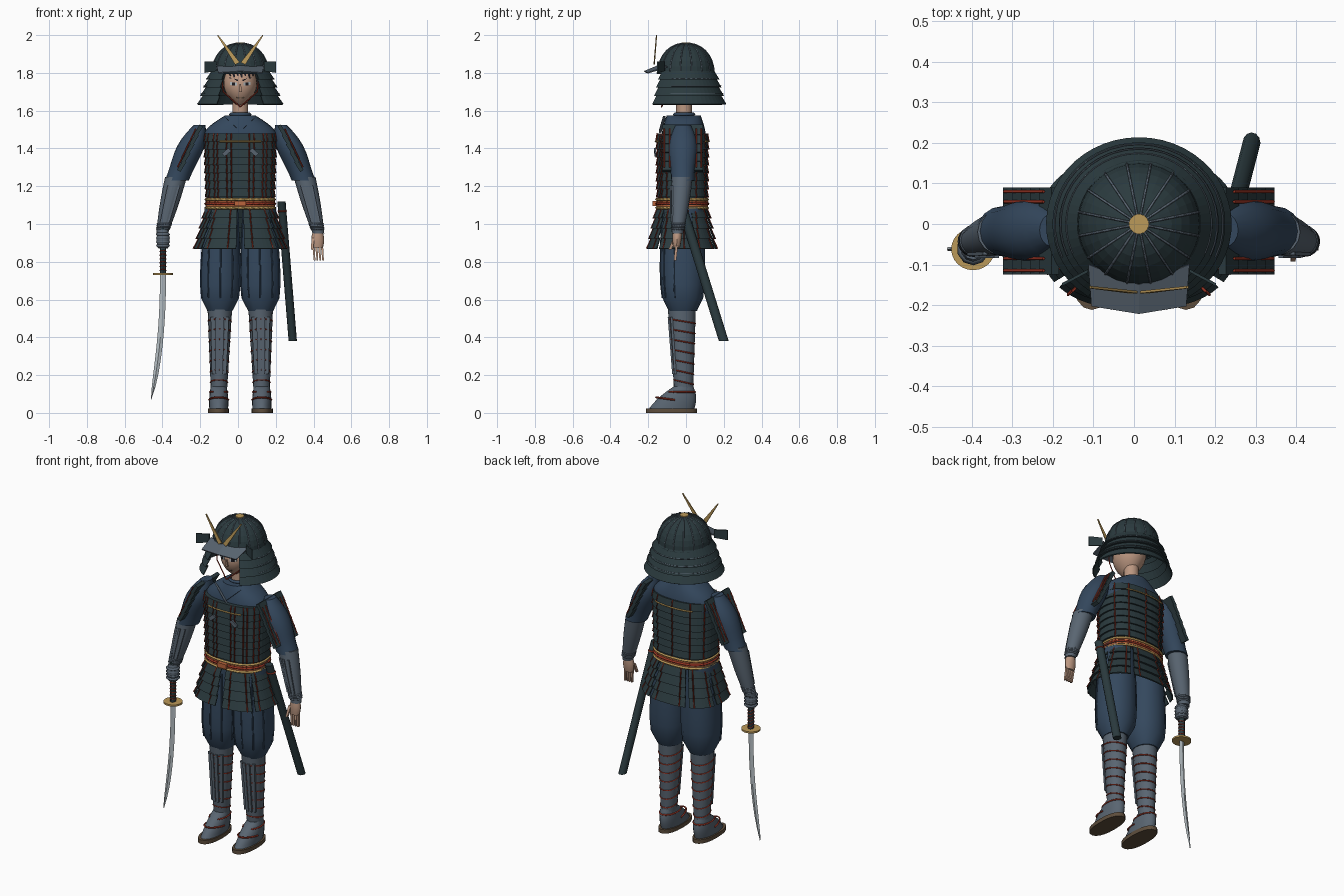
import bpy, bmesh
from math import sin, cos, pi, radians, copysign, sqrt
from mathutils import Vector

if "Cube" in bpy.data.objects:
    bpy.data.objects.remove(bpy.data.objects["Cube"])

MID = .012  # x of the body midline
TURN = 2 * pi
SIDES = (-1, 1)


def material(name, *rgb):
    mat = bpy.data.materials.new(name)
    mat.use_nodes = True
    mat.diffuse_color = (*rgb, 1)
    mat.node_tree.nodes["Principled BSDF"].inputs["Base Color"].default_value = (*rgb, 1)
    return mat


ARMOUR = material("dark lacquer", .024, .043, .049)
BLUE = material("indigo cloth", .034, .064, .11)
GREY = material("grey cloth", .1, .13, .165)
RED = material("red lacing", .32, .035, .018)
GOLD = material("gold", .5, .32, .1)
SKIN = material("skin", .5, .31, .22)
BLACK = material("black hair", .01, .01, .015)
STEEL = material("steel", .45, .5, .53)
BROWN = material("straw sole", .11, .075, .045)
ORANGE = material("orange sash", .5, .13, .045)


def add_object(name, data, mat):
    data.materials.append(mat)
    obj = bpy.data.objects.new(name, data)
    bpy.context.collection.objects.link(obj)
    return obj


def build(name, verts, faces, mat, recalculate=True):
    mesh = bpy.data.meshes.new(name)
    mesh.from_pydata([tuple(v) for v in verts], [], faces)
    if recalculate:
        bm = bmesh.new()
        bm.from_mesh(mesh)
        bmesh.ops.recalc_face_normals(bm, faces=bm.faces)
        bm.to_mesh(mesh)
        bm.free()
    return add_object(name, mesh, mat)


def thicken(obj, depth):
    obj.modifiers.new("thickness", "SOLIDIFY").thickness = depth


def spot(ring, angle, power=2, out=0):
    """Point on a ring (x, y, z, x radius, y radius); angle zero is the front."""
    x, y, z, rx, ry = ring
    across, ahead = (copysign(abs(f) ** (2 / power), f) for f in (sin(angle), cos(angle)))
    return Vector((x + (rx + out) * across, y - (ry + out) * ahead, z))


def between(low, high, t):
    return [a + (b - a) * t for a, b in zip(low, high)]


def swell(low, high, t, wide=0, deep=0, skew=1):
    """Ring part way between two rings, swollen in the middle."""
    x, y, z, rx, ry = between(low, high, t)
    bump = sin(pi * t ** skew)
    return x, y, z, rx + wide * bump, ry + deep * bump


def taper(low, high, *shape, steps=8):
    return [swell(low, high, i / steps, *shape) for i in range(steps + 1)]


def tiers(low, high, rows, lip):
    """Overlapping rows, each flared by a lip at its lower edge."""
    rings = []
    for i in range(rows):
        x, y, z, rx, ry = between(low, high, i / rows)
        rings += [(x, y, z, rx + lip, ry + lip), between(low, high, (i + 1) / rows)]
    return rings


def loft(name, rings, mat, n=16, power=2, smooth=True):
    verts = [spot(r, TURN * j / n, power) for r in rings for j in range(n)]
    faces = [(i * n + j, i * n + (j + 1) % n, (i + 1) * n + (j + 1) % n, (i + 1) * n + j)
             for i in range(len(rings) - 1) for j in range(n)]
    faces += [range(n), range(len(verts) - n, len(verts))]
    obj = build(name, verts, [tuple(f) for f in faces], mat)
    if smooth:
        bpy.ops.object.select_all(action="DESELECT")
        obj.select_set(True)
        bpy.context.view_layer.objects.active = obj
        bpy.ops.object.shade_smooth_by_angle(angle=radians(40))


def curved_plate(name, rings, mat, start, end, n, power=2):
    k = n + 1
    verts = [spot(r, start + (end - start) * j / n, power) for r in rings for j in range(k)]
    faces = [(i * k + j, i * k + j + 1, (i + 1) * k + j + 1, (i + 1) * k + j)
             for i in range(len(rings) - 1) for j in range(n)]
    thicken(build(name, verts, faces, mat, False), .007)


def bar(name, start, end, width, depth, mat, tip=1):
    start, end, width, depth = map(Vector, (start, end, width, depth))
    corners = ((-1, -1), (1, -1), (1, 1), (-1, 1))
    verts = [p + width * i * f + depth * j for p, f in ((start, 1), (end, tip)) for i, j in corners]
    faces = [(0, 1, 2, 3), (4, 5, 6, 7)] + [(i, (i + 1) % 4, (i + 1) % 4 + 4, i + 4) for i in range(4)]
    build(name, verts, faces, mat)


def cord(name, points, radius, mat, cyclic=False):
    curve = bpy.data.curves.new(name, "CURVE")
    curve.dimensions = "3D"
    curve.bevel_depth, curve.bevel_resolution = radius, 0
    curve.use_fill_caps = True
    spline = curve.splines.new("POLY")
    spline.points.add(len(points) - 1)
    for point, co in zip(spline.points, points):
        point.co = (*co, 1)
    spline.use_cyclic_u = cyclic
    add_object(name, curve, mat)


def hoop(name, ring, radius, mat, power=2, n=24, tilt=0):
    angles = [TURN * i / n for i in range(n)]
    cord(name, [spot(ring, a, power) + Vector((0, 0, tilt * cos(a))) for a in angles], radius, mat, True)


def arc(name, ring, radius, mat, middle, half, power=2, tilt=0, n=12):
    angles = [middle + half * (2 * i / n - 1) for i in range(n + 1)]
    cord(name, [spot(ring, a, power, .001) + Vector((0, 0, tilt * cos(a))) for a in angles], radius, mat)


# Head and neck
HEAD = (MID, -.04, 1.63, .02, .03), (MID, -.01, 1.87, .04, .05)
HEAD_SHAPE = (.06, .06, .85)
loft("head", taper(*HEAD, *HEAD_SHAPE, steps=12), SKIN, 24)
loft("neck", [(MID, -.01, z, .042, .042) for z in (1.54, 1.7)], SKIN)


def on_face(x, z):
    _, y, z, rx, ry = swell(*HEAD, (z - 1.63) / .24, *HEAD_SHAPE)
    return Vector((MID + x, y - ry * sqrt(1 - (x / rx) ** 2), z))


def face_bar(name, start, end, height, depth, mat, tip=1):
    bar(name, on_face(*start), on_face(*end), (0, 0, height), (0, depth, 0), mat, tip)


# Face and chin cord
bar("nose", on_face(0, 1.74), on_face(0, 1.7), (.004, 0, 0), (0, .009, 0), SKIN, 2)
face_bar("mouth", (-.02, 1.67), (.02, 1.67), .002, .003, BROWN)
for s in SIDES:
    face_bar("eye_white", (s * .018, 1.74), (s * .054, 1.744), .008, .003, STEEL)
    face_bar("iris", (s * .027, 1.742), (s * .043, 1.742), .008, .005, BLACK)
    face_bar("eyebrow", (s * .012, 1.76), (s * .06, 1.775), .004, .004, BLACK, .5)
    cord("chin_cord", [(MID + s * .1, -.09, 1.8), (MID + s * .09, -.09, 1.7), (MID, -.13, 1.62)], .004, RED)
for i in range(-3, 4):
    bar("fringe_lock", on_face(i * .02, 1.82), on_face(i * .02 + .008, 1.775 + .008 * (i % 2)),
        (.013, 0, 0), (0, .004, 0), BLACK, .2)

# Helmet bowl, ribs and finial
bowl = []
for i in range(8):
    rise = i * pi / 15
    radius = .152 * cos(rise) ** .9
    bowl.append((MID, 0, 1.8 + .158 * sin(rise), radius, radius))
loft("helmet_bowl", bowl, ARMOUR, 32, smooth=False)
hoop("helmet_rim", bowl[0], .006, ARMOUR)
for i in range(16):
    cord("bowl_rib", [spot(r, (i + .5) * TURN / 16) for r in bowl], .003, GREY)
loft("finial", [(MID, 0, z, .025, .025) for z in (1.94, 1.962)], GOLD, 12)

# Neck guard, open at the face
guard = tiers((MID, 0, 1.635, .215, .2), (MID, 0, 1.81, .152, .15), 4, .014)
curved_plate("neck_guard", guard, ARMOUR, radians(33), radians(327), 40)
for ring in guard[2::2]:
    arc("guard_lacing", between(ring, guard[-1], .1), .002, GREY, pi, 2, n=24)

# Visor, horns and side flaps
back = [(MID + s * .125, -.1, 1.835) for s in SIDES]
front = [(MID + s * .117, -.203, 1.802) for s in SIDES]
ridge = [(MID, -.15, 1.84), (MID, -.222, 1.81)]
thicken(build("visor", back + front + ridge, [(0, 2, 5, 4), (4, 5, 3, 1)], GREY), .006)
for s in SIDES:
    bar("horn", (MID + s * .015, -.168, 1.85), (MID + s * .12, -.156, 2), (.012, 0, s * -.006), (0, .003, 0), GOLD, .2)
    bar("side_flap", (MID + s * .125, -.115, 1.835), (MID + s * .19, -.15, 1.83), (0, 0, .025), (0, .004, 0), ARMOUR, 1.2)

# Shoulder yoke and collar
loft("yoke", taper((MID, -.012, 1.4, .19, .12), (MID, -.012, 1.575, .08, .09), .055, .01), BLUE, 24, 2.3)
hoop("under_collar", (MID, -.01, 1.58, .05, .05), .01, BLUE)
for s in SIDES:
    bar("collar", (MID + s * .08, -.115, 1.565), (MID, -.137, 1.49), (s * .008, 0, .008), (0, .006, 0), GREY)

# Cuirass with vertical lacing and trims
BOX = 2.5  # squareness of the trunk
cuirass = tiers((MID, -.02, 1.1, .178, .128), (MID, -.02, 1.48, .19, .132), 9, .009)
loft("cuirass", cuirass, ARMOUR, 40, BOX, False)
for degrees in (10, 17, 34, 42, 58, 72, 118, 150, 180):
    for s in SIDES[degrees == 180:]:
        cord("cuirass_lace", [spot(r, s * radians(degrees), BOX, .002) for r in cuirass], .0035, RED)
arc("chest_trim", cuirass[-2], .005, GOLD, 0, .5, BOX)
arc("back_trim", cuirass[-2], .005, GOLD, pi, .6, BOX)
for s in SIDES:
    bar("chest_toggle", (MID + s * .055, -.164, 1.395), (MID + s * .09, -.162, 1.365), (.008, 0, s * .008), (0, .005, 0), GREY)

# Sash
sash = taper((MID, -.02, 1.085, .184, .137), (MID, -.02, 1.13, .184, .137), steps=2)
loft("sash", sash, ORANGE, 32, BOX)
for ring, mat in zip(sash, (GOLD, RED, GOLD)):
    hoop("sash_cord", ring, .007, mat, BOX, 32)
bar("sash_knot", (MID - .03, -.165, 1.108), (MID + .03, -.165, 1.108), (0, 0, .014), (0, .012, 0), ORANGE)

# Seven hanging skirt panels, with the gap at the front
skirt = tiers((MID, -.02, .87, .235, .178), (MID, -.02, 1.085, .176, .132), 4, .012)
for k in range(7):
    middle = (k + .5) * TURN / 7
    curved_plate("skirt_panel", skirt, ARMOUR, middle - .4, middle + .4, 8, BOX)
    for s in SIDES:
        cord("skirt_lace", [spot(r, middle + s * .25, BOX, .002) for r in skirt], .0035, RED)

for s in SIDES:
    def side(x, *rest):
        return (MID + s * x, *rest)

    # Pleated trousers
    trouser = taper(side(.108, -.017, .54, .068, .075), side(.1, -.017, 1.09, .09, .11), .036, .032, .5)
    loft("trouser_leg", trouser, BLUE, 14, 2.2)
    for i in range(-2, 3):
        cord("trouser_pleat", [spot(r, i * .6, 2.2) for r in trouser[1:-1]], .004, BLUE)

    # Shins with ties and splints
    shin = side(.113, -.012, .12, .043, .05), side(.108, -.022, .55, .065, .074)
    loft("shin", shin, GREY)
    for i in range(7):
        hoop("shin_tie", between(*shin, .1 + i / 8), .004, RED, n=16, tilt=.012)
    for i in range(-1, 3):
        low, high = (spot(between(*shin, t), (i - .5) * .45) for t in (.2, .9))
        bar("shin_splint", low, high, (.009, 0, 0), (0, .006, 0), GREY)

    # Shoes with soles and straps
    shoe = taper(side(.114, -.075, .024, .05, .12), side(.114, -.013, .14, .042, .052), .004, .012)
    loft("shoe", shoe, GREY, 20)
    loft("sole", [side(.116, -.077, z, .056, .135) for z in (0, .024)], BROWN, 20, 2.3)
    arc("toe_strap", shoe[3], .005, RED, 0, 1.5, tilt=.015)
    arc("ankle_strap", shoe[6], .005, RED, pi, 2.5)

    # Sleeves, forearms and cuffs
    sleeve = taper(side(.336, -.018, 1.23, .064, .062), side(.215, -.015, 1.525, .03, .04), .03, .028, 1.5)
    loft("sleeve", sleeve, BLUE)
    arm = side(.414, -.045, .95, .031, .03), side(.34, -.02, 1.25, .058, .056)
    loft("forearm", taper(*arm, .005, .005), GREY)
    for i in range(4):
        hoop("wrist_band", between(*arm, .08 + .03 * i), .006, GREY)
    for i in range(-1, 2):
        low, high = (spot(between(*arm, t), i / 2, out=.004) for t in (.2, .85))
        bar("arm_splint", low, high, (.006, 0, 0), (0, .004, 0), GREY)

    # Shoulder plates
    for i in range(5):
        (x, z), reach = (MID + s * (.222 + .022 * i), 1.495 - .047 * i), (-.125, .09)
        bar("shoulder_plate", *((x, y, z) for y in reach), (s * .016, 0, -.026), (s * .009, 0, .005), ARMOUR)
    for y in (-.115, -.085, .055, .08):
        cord("shoulder_lace", [side(.235, y, 1.505), side(.332, y, 1.3)], .004, RED)

# Open left hand
hand = MID + .41
loft("left_palm", taper((hand, -.05, .875, .028, .018), (hand, -.046, .96, .026, .024), .007, .003), SKIN, 12)
for i in range(4):
    x = hand + .015 * (i - 1.5)
    bar("finger", (x, -.05, .885), (x + .006, -.058, .808), (.006, 0, 0), (0, .007, 0), SKIN, .7)
bar("thumb", (hand - .025, -.06, .925), (hand - .03, -.085, .865), (.008, 0, 0), (0, .008, 0), SKIN, .7)


# Right fist and sword
def sword_ring(z, rx, ry, lean=0):
    return -.397 - lean, -.062, z, rx, ry


loft("right_fist", taper(sword_ring(.87, .026, .026), sword_ring(.97, .026, .026), .01, .01), GREY, 10)
for i in range(4):
    hoop("gripping_finger", sword_ring(.885 + .02 * i, .03, .03), .01, GREY, n=10)
grip = sword_ring(.735, .016, .02), sword_ring(.985, .016, .02)
loft("sword_grip", grip, ARMOUR, 10)
for i in range(6):
    hoop("grip_wrap", between(*grip, .08 * (i + 1)), .003, RED, n=10, tilt=.006)
loft("sword_guard", [sword_ring(z, .054, .052) for z in (.73, .74)], GOLD, 24)
blade = []
for i in range(11):
    t = i / 10
    blade.append(sword_ring(.735 - .665 * t, .001 + .015 * (1 - t ** 8), .005, .063 * t ** 2.2))
loft("blade", blade, STEEL, 4, smooth=False)

# Scabbard at the left hip
sheath = (.29, .2, .38, .022, .026), (.23, -.03, 1.12, .022, .026)
loft("scabbard", sheath, ARMOUR, 12)
hoop("scabbard_cord", between(*sheath, .93), .005, RED, n=12)
